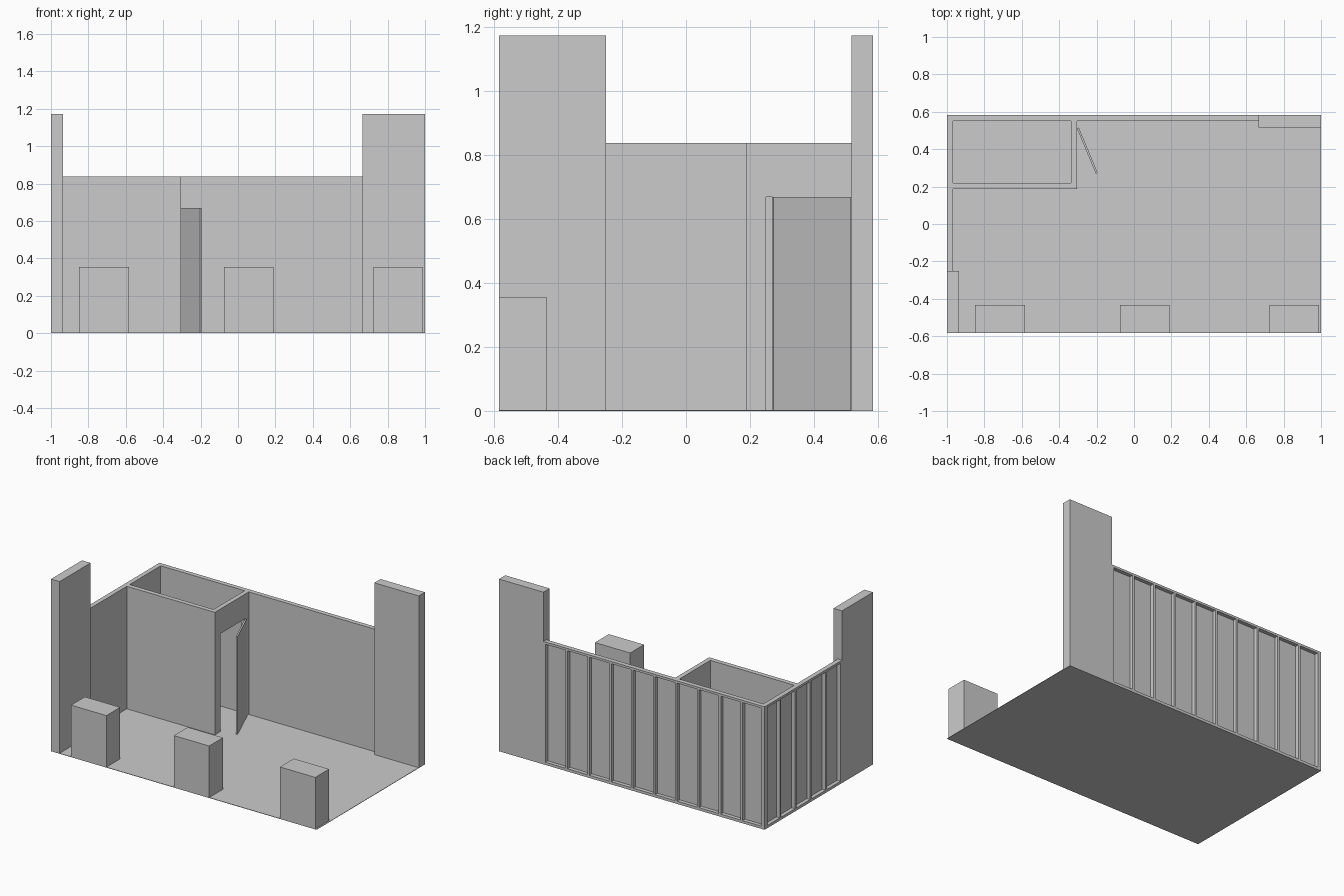
import bpy
import math

if "Cube" in bpy.data.objects:
    bpy.data.objects.remove(bpy.data.objects["Cube"])

H = 0.837      # wall height
T = 0.0315     # wall depth
S = 0.0156     # stud width
P = 0.006      # wall panel thickness


def mesh(name, verts, faces):
    me = bpy.data.meshes.new(name)
    me.from_pydata(verts, [], faces)
    ob = bpy.data.objects.new(name, me)
    bpy.context.collection.objects.link(ob)
    return ob


def prism(name, outline, z0, z1):
    """Extrude a counter-clockwise plan outline from z0 to z1."""
    n = len(outline)
    verts = [(x, y, z0) for x, y in outline] + [(x, y, z1) for x, y in outline]
    faces = [tuple(range(n))[::-1], tuple(range(n, 2 * n))]
    faces += [(i, (i + 1) % n, n + (i + 1) % n, n + i) for i in range(n)]
    return mesh(name, verts, faces)


def box(name, x0, x1, y0, y1, z0, z1):
    return prism(name, [(x0, y0), (x1, y0), (x1, y1), (x0, y1)], z0, z1)


# Floor
F = 0.003
box("floor", -1, 1, -0.583, 0.583, 0, F)

# Tall end pillars
box("pillar_left", -1, -0.935, -0.583, -0.25, F, 1.172)
box("pillar_back", 0.665, 1, 0.516, 0.583, F, 1.172)

# Low plinths along the front
for i, x in enumerate((-0.849, -0.075, 0.724)):
    box(f"plinth_{i + 1}", x, x + 0.266, -0.583, -0.434, F, 0.354)

# Inner panels of the two framed walls
yi, xi = 0.583 - T, -1 + T
box("back_panel", xi, 0.665, yi, yi + P, F, H)
box("left_panel", xi - P, xi, -0.25, yi + P, F, H)

# Top and bottom plates running round the corner
plate = [(-1, -0.25), (xi - P, -0.25), (xi - P, yi + P), (0.665, yi + P),
         (0.665, 0.583), (-1, 0.583)]
prism("bottom_plate", plate, F, F + S)
prism("top_plate", plate, H - S, H)

# Studs on the outside of the framed walls
for i in range(11):
    x = -1 + i * (1.665 - S) / 10
    box(f"back_stud_{i + 1}", x, x + S, yi + P, 0.583, F + S, H - S)
for i in range(5):
    y = -0.25 + i * (0.833 - S) / 5
    box(f"left_stud_{i + 1}", -1, xi - P, y, y + S, F + S, H - S)
box("corner_stud", -1, xi - P, 0.583 - T, 0.583, F + S, H - S)

# Closet front wall
box("closet_front_wall", xi, -0.305, 0.187, 0.187 + T, F, H)

# Closet side wall with doorway, drawn in the y-z plane
prof = [(0.187 + T, F), (0.25, F), (0.25, 0.669), (0.515, 0.669),
        (0.515, F), (yi, F), (yi, H), (0.187 + T, H)]
side = prism("closet_side_wall", prof, 0, T)
for v in side.data.vertices:
    y, z, d = v.co
    v.co = (-0.305 - T + d, y, z)

# Door standing ajar
door = box("door", 0, 0.262, 0, 0.011, F, 0.669)
door.location = (-0.305, 0.511, 0)
door.rotation_euler.z = math.atan2(-0.24, 0.1)
